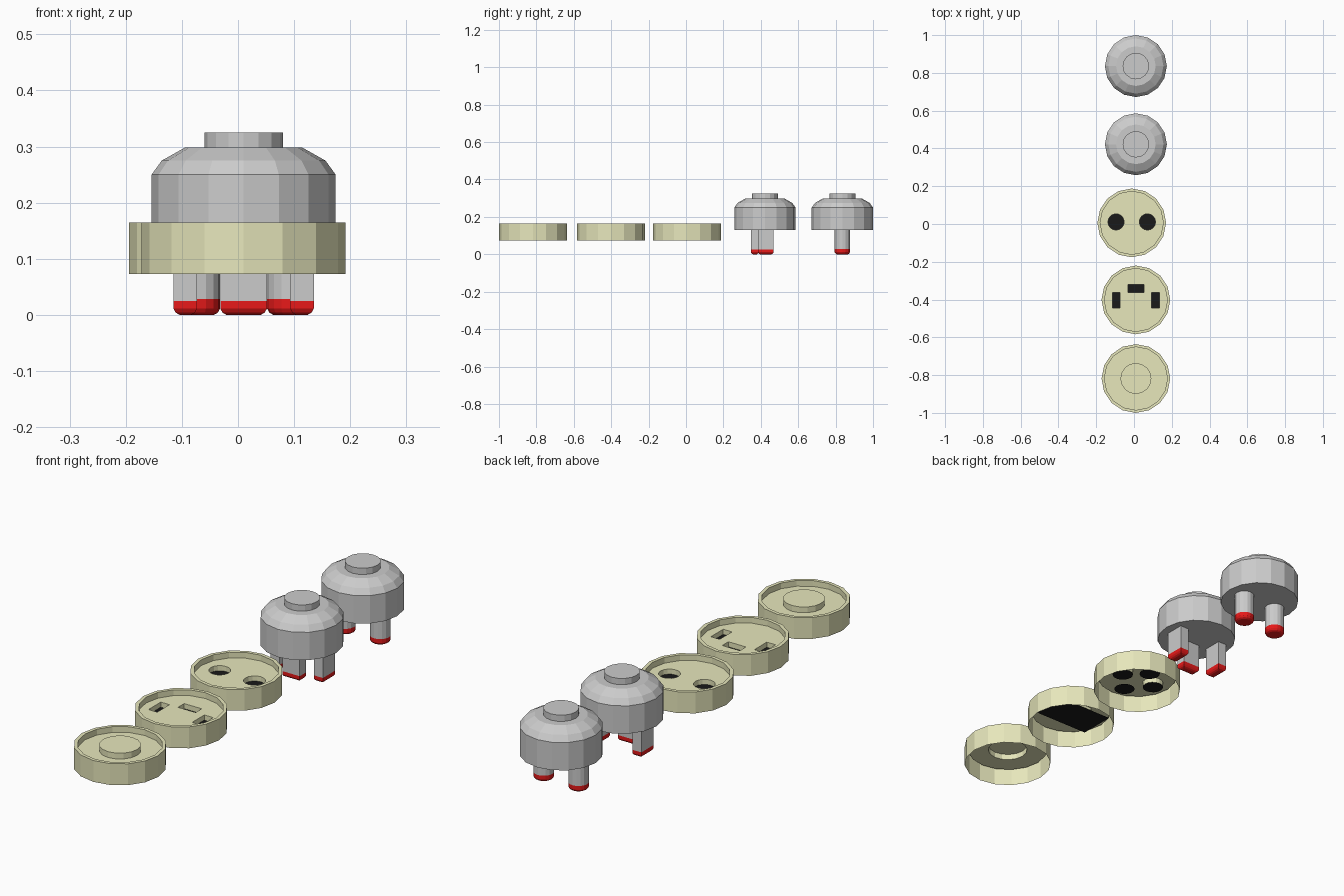
import bpy, bmesh
from math import cos, sin, pi

if "Cube" in bpy.data.objects:
    bpy.data.objects.remove(bpy.data.objects["Cube"])

SIDES = 16


def material(name, rgb):
    m = bpy.data.materials.new(name)
    m.diffuse_color = (*rgb, 1)
    m.use_nodes = True
    m.node_tree.nodes["Principled BSDF"].inputs["Base Color"].default_value = m.diffuse_color
    return m


OLIVE = material("olive", (0.8, 0.8, 0.5))
RED = material("red", (0.8, 0.01, 0.01))
BLACK = material("black", (0.01, 0.01, 0.01))


def circle(r, x=0, y=0):
    return [(x + r * cos(2 * pi * i / SIDES), y + r * sin(2 * pi * i / SIDES)) for i in range(SIDES)]


def rect(w, d, x=0, y=0):
    return [(x + sx * w / 2, y + sy * d / 2) for sx, sy in ((-1, -1), (1, -1), (1, 1), (-1, 1))]


def ring(bm, outline, z):
    return [bm.verts.new((x, y, z)) for x, y in outline]


def bridge(bm, a, b):
    n = len(a)
    for i in range(n):
        bm.faces.new((a[i], a[(i + 1) % n], b[(i + 1) % n], b[i]))


def loft(bm, layers):
    """Stack outlines [(outline, z), ...] and return the rings."""
    rings = [ring(bm, o, z) for o, z in layers]
    for a, b in zip(rings, rings[1:]):
        bridge(bm, a, b)
    return rings


def finish(bm, name, loc, mat=None):
    bmesh.ops.recalc_face_normals(bm, faces=bm.faces[:])
    me = bpy.data.meshes.new(name)
    bm.to_mesh(me)
    bm.free()
    ob = bpy.data.objects.new(name, me)
    ob.location = (*loc, 0)
    bpy.context.collection.objects.link(ob)
    if mat:
        me.materials.append(mat)
    return ob


def solid(name, layers, loc, mat=None):
    bm = bmesh.new()
    rings = loft(bm, layers)
    bm.faces.new(rings[0])
    bm.faces.new(rings[-1])
    return finish(bm, name, loc, mat)


def flat(name, outline, z, loc):
    bm = bmesh.new()
    bm.faces.new(ring(bm, outline, z))
    return finish(bm, name, loc, BLACK)


# Plug body: drum, rounded shoulder and top button
BODY = [(0.164, 0.13), (0.164, 0.25), (0.146, 0.275), (0.105, 0.298),
        (0.07, 0.298), (0.07, 0.325)]


def plug_body(name, loc):
    solid(name, [(circle(r), z) for r, z in BODY], loc)


# Pin: grey shank and a red tip with a rounded lower edge
def pin(name, shape, split, loc):
    solid(name + "_shank", [(shape(0), 0.13), (shape(0), split)], loc)
    solid(name + "_tip", [(shape(i), z) for i, z in
                          ((0, split), (0, 0.011), (0.004, 0.004), (0.011, 0.0))], loc, RED)


# Socket: open-bottomed shell with a recessed face pierced by holes
def socket(name, loc, holes=(), knob=False):
    bm = bmesh.new()
    layers = [(circle(r), z) for r, z in ((0.182, 0.073), (0.182, 0.165), (0.167, 0.165), (0.167, 0.14))]
    if knob:
        layers += [(circle(0.082), 0.14), (circle(0.082), 0.165)]
    last = loft(bm, layers)[-1]
    if holes:
        loops = [ring(bm, h, 0.14) for h in holes]
        edges = []
        for lp in [last] + loops:
            for a, b in zip(lp, lp[1:] + lp[:1]):
                edges.append(bm.edges.get((a, b)) or bm.edges.new((a, b)))
        bmesh.ops.triangle_fill(bm, edges=edges, use_beauty=True, use_dissolve=False, normal=(0, 0, 1))
        for lp, h in zip(loops, holes):
            bridge(bm, lp, ring(bm, h, 0.118))
    else:
        bm.faces.new(last)
    finish(bm, name, loc, OLIVE)


# Round-pin plug
P1 = (0.01, 0.836)
plug_body("round_pin_plug_body", P1)
for side, x in (("left", -0.083), ("right", 0.083)):
    pin("round_pin_" + side, lambda i, x=x: circle(0.041 - i, x), 0.028, P1)

# Flat-pin plug
P2 = (0.01, 0.422)
plug_body("flat_pin_plug_body", P2)
for side, w, d, x, y in (("left", 0.042, 0.083, -0.104, 0.005),
                         ("right", 0.042, 0.083, 0.104, 0.005),
                         ("middle", 0.083, 0.042, 0, -0.054)):
    pin("flat_pin_" + side,
        lambda i, w=w, d=d, x=x, y=y: rect(w - 2 * i, d - 2 * i, x, y), 0.025, P2)

# Round-hole socket with dark discs behind the face
S1 = (-0.012, 0.006)
socket("round_hole_socket", S1, [circle(0.043, x, 0.005) for x in (-0.083, 0.083)])
for i, (x, y) in enumerate(((-0.083, 0.005), (0.083, 0.005), (0, -0.083), (0, 0.083))):
    flat(f"round_hole_backing_{i}", circle(0.043, x, y), 0.118, S1)

# Slotted socket with one dark plate behind the slots
S2 = (0.01, -0.402)
socket("slot_socket", S2, [rect(0.042, 0.084, -0.104, -0.002), rect(0.042, 0.084, 0.104, -0.002),
                           rect(0.084, 0.042, 0, 0.06)])
flat("slot_backing", rect(0.26, 0.16, 0, 0.015), 0.118, S2)

# Blank socket with a raised centre knob
socket("blank_socket", (0.01, -0.818), knob=True)
